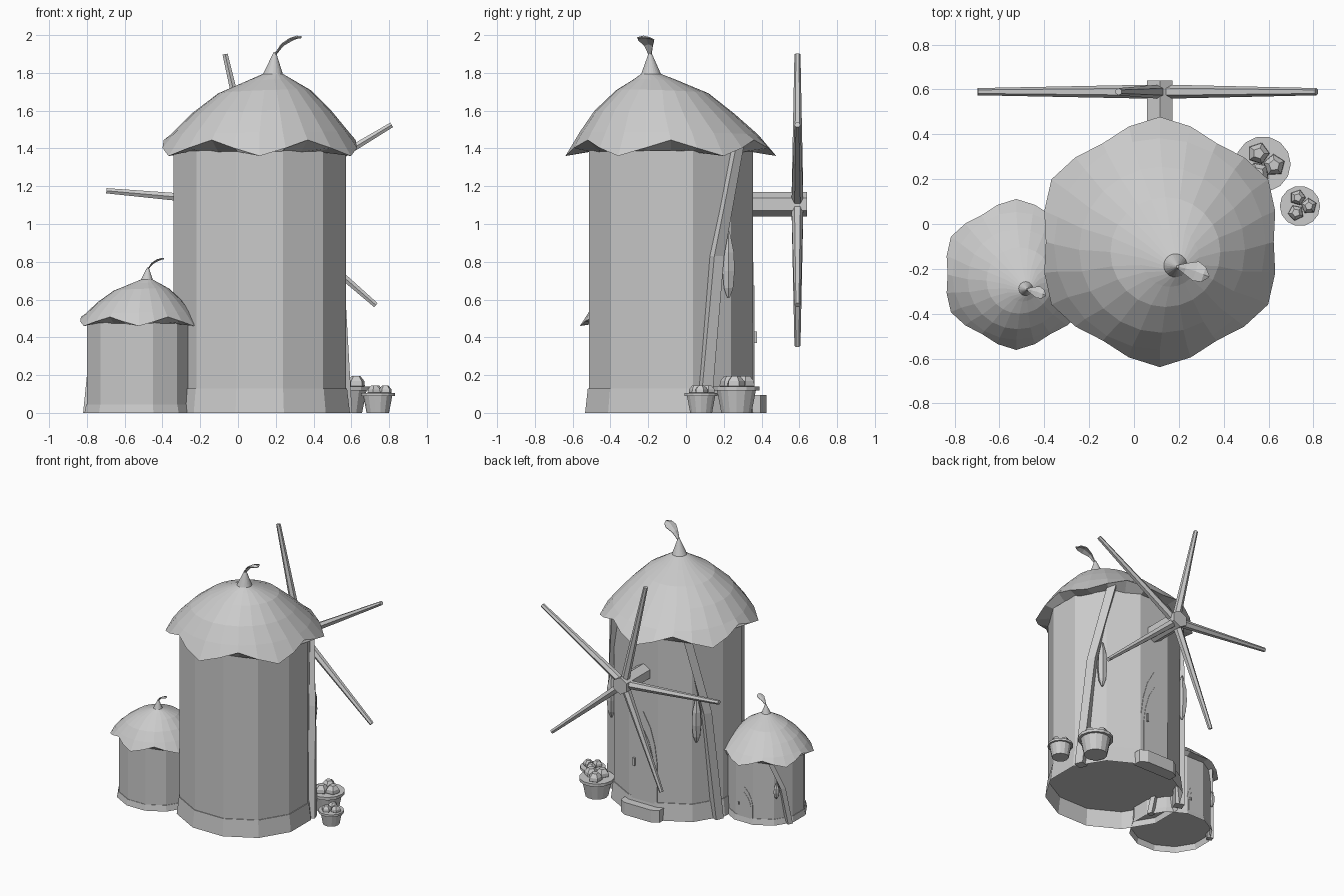
import bpy, bmesh
from math import sin, cos, pi, radians
from mathutils import Vector, Matrix

cube = bpy.data.objects.get("Cube")
if cube:
    bpy.data.objects.remove(cube)

grey = bpy.data.materials.new("plain grey")
grey.use_nodes = True
grey.diffuse_color = (0.6, 0.6, 0.6, 1)
grey.node_tree.nodes["Principled BSDF"].inputs["Base Color"].default_value = (0.6, 0.6, 0.6, 1)


def add_object(name, bm):
    bmesh.ops.recalc_face_normals(bm, faces=bm.faces)
    mesh = bpy.data.meshes.new(name)
    bm.to_mesh(mesh)
    bm.free()
    mesh.materials.append(grey)
    obj = bpy.data.objects.new(name, mesh)
    bpy.context.collection.objects.link(obj)
    return obj


def loft(name, rings, caps=True):
    """Join equal rings of points with quads."""
    bm = bmesh.new()
    loops = [[bm.verts.new(p) for p in ring] for ring in rings]
    n = len(loops[0])
    for a, b in zip(loops, loops[1:]):
        for i in range(n):
            j = (i + 1) % n
            bm.faces.new((a[i], a[j], b[j], b[i]))
    if caps:
        bm.faces.new(loops[0])
        bm.faces.new(loops[-1])
    return add_object(name, bm)


def circle(n, rx, ry, z, cx=0, cy=0, turn=0.0):
    return [(cx + rx * cos(2 * pi * (i + turn) / n),
             cy + ry * sin(2 * pi * (i + turn) / n), z) for i in range(n)]


def rod(name, a, b, r1, r2, sides, turn=0.0):
    """Tapered prism from a to b."""
    a, b = Vector(a), Vector(b)
    axis = b - a
    m = Matrix.Translation(a) @ axis.to_track_quat('Z', 'Y').to_matrix().to_4x4()
    rings = [circle(sides, r, r, z, turn=turn) for r, z in ((r1, 0), (r2, axis.length))]
    return loft(name, [[m @ Vector(p) for p in ring] for ring in rings])


def roof(name, cx, cy, z0, s, sz):
    # Scalloped eave: six low points with raised valleys between them
    eave, under = [], []
    for i in range(24):
        a = radians(15 * i + 30)
        k = (0, 0.5, 1, 0.5)[i % 4]
        r = 0.558 - 0.05 * k
        eave.append((cx + s * r * cos(a), cy + s * r * sin(a), z0 + sz * 0.085 * k))
        under.append((cx + s * 0.44 * cos(a), cy + s * 0.44 * sin(a), z0 + sz * 0.022))
    rings = [under, eave]
    # radius, height, centre shift and tilt of each ring up to the bent tip
    for r, h, dx, dy, tilt in ((0.472, 0.12, 0, -0.01, 0.01), (0.37, 0.232, 0.01, -0.035, 0.01),
                               (0.245, 0.34, 0.025, -0.045, 0.012), (0.13, 0.397, 0.045, -0.07, 0.01),
                               (0.052, 0.435, 0.07, -0.105, 0), (0.006, 0.55, 0.08, -0.11, 0)):
        ring = []
        for i in range(24):
            a = radians(15 * i + 30)
            ring.append((cx + s * (dx + r * cos(a)), cy + s * (dy + r * sin(a)),
                         z0 + sz * (h + tilt * cos(a + pi / 4))))
        rings.append(ring)
    loft(name, rings)


def curl(name, cx, cy, z0, s, sz):
    # Curled leaf on the tip of the roof
    bm = bmesh.new()
    rows = []
    for x, y, z, w in ((0.08, -0.11, 0.545, 0.008), (0.115, -0.118, 0.595, 0.025),
                       (0.16, -0.13, 0.625, 0.045), (0.195, -0.145, 0.637, 0.035),
                       (0.22, -0.155, 0.635, 0.004)):
        rows.append([bm.verts.new((cx + s * (x + 0.3 * w * k), cy + s * (y + 0.95 * w * k),
                                   z0 + sz * (z - 0.008 * abs(k)))) for k in (-1, 0, 1)])
    for a, b in zip(rows, rows[1:]):
        for i in (0, 1):
            bm.faces.new((a[i], a[i + 1], b[i + 1], b[i]))
    obj = add_object(name, bm)
    thick = obj.modifiers.new("thickness", 'SOLIDIFY')
    thick.thickness = 0.006 * s


def tower(label, cx, cy, z0, s, sz):
    f = z0 / 1.36          # vertical squash of the wall details
    rx, ry = 0.473 * s, 0.45 * s

    def ring(k, z):
        return circle(12, rx * k, ry * k, z, cx, cy, 0.5)

    # Wall with its floor raised inside an open plinth
    loft(label + "_wall", [ring(1, 0.13 * f), ring(1, z0 + 0.03 * s)])
    loft(label + "_plinth", [ring(1.045, 0), ring(1.012, 0.13 * f), ring(0.98, 0.13 * f)], False)
    roof(label + "_roof", cx, cy, z0, s, sz)
    curl(label + "_roof_curl", cx, cy, z0, s, sz)

    # Pointed door with a raised inner panel and a handle at the back
    wall = cy + ry * cos(pi / 12)
    half = [(0.12, 0.1), (0.12, 0.42), (0.1, 0.56), (0.062, 0.69)]
    outline = half + [(0, 0.8)] + [(-x, z) for x, z in reversed(half)]
    for part, k, depth in (("door_frame", 1, 0.004), ("door_panel", 0.82, 0.007)):
        loft(label + "_" + part,
             [[(cx + s * k * x, wall + d, f * (0.1 + k * (z - 0.1))) for x, z in outline]
              for d in (-0.01, depth * s)])
    rod(label + "_door_handle", (cx + 0.07 * s, wall + 0.015 * s, 0.37 * f),
        (cx + 0.07 * s, wall + 0.015 * s, 0.43 * f), 0.01 * s, 0.01 * s, 4, 0.5)

    # Leaning timbers and hanging pods on both sides of the door
    for side, word in ((1, "left"), (-1, "right")):
        def on_wall(deg, r, z):
            a = radians(deg)
            return Vector((cx + side * s * r * sin(a), cy + s * r * cos(a), z * f))

        rings = []
        for deg, r, z in ((69, 0.475, 0), (59, 0.46, 0.83), (42, 0.455, 1.41)):
            rings.append([on_wall(deg + d, r + o, z)
                          for d, o in ((-4, -0.03), (4, -0.03), (3.5, 0.038), (-3.5, 0.038))])
        loft(label + "_timber_" + word, rings)
        pod = []
        for z, r in ((0.61, 0.008), (0.66, 0.028), (0.75, 0.037), (0.85, 0.033),
                     (0.93, 0.014), (0.96, 0.006)):
            c = on_wall(50, 0.475, z)
            pod.append(circle(6, r * s, r * s, c.z, c.x, c.y))
        loft(label + "_pod_" + word, pod)


tower("main_tower", 0.115, -0.08, 1.36, 1.0, 1.0)
tower("small_tower", -0.525, -0.225, 0.46, 0.603, 0.565)

# Doorstep with clipped corners
step = ((-0.165, 0.33), (0.165, 0.33), (0.165, 0.395), (0.115, 0.425),
        (-0.115, 0.425), (-0.165, 0.395))
loft("doorstep", [[(0.115 + x, y, z) for x, y in step] for z in (0, 0.095)])

# Windmill shaft and five tapered arms
hub = Vector((0.115, 0.59, 1.105))
rod("mill_shaft", (hub.x, 0.25, hub.z), (hub.x, 0.64, hub.z), 0.065, 0.065, 6, 0.5)
for i in range(5):
    a = radians(31 + 72 * i)
    rod("mill_arm", hub, hub + 0.815 * Vector((cos(a), 0, sin(a))), 0.032, 0.016, 6)


def tub(label, cx, cy, r, h, balls, ball_r):
    # Tapered tub with a wide rim, heaped with round produce
    profile = ((0.66, 0), (0.85, 0.84), (1, 0.84), (1, 1))
    loft(label, [circle(14, r * k, r * k, h * z, cx, cy) for k, z in profile])
    for i, (dx, dy) in enumerate(balls):
        z = h + 0.25 * ball_r
        loft(label + "_produce",
             [circle(5, ball_r * k, ball_r * k, z + ball_r * d, cx + dx, cy + dy, 0.3 * i)
              for k, d in ((0.5, -0.8), (1, -0.2), (0.95, 0.3), (0.5, 0.85))])


tub("large_tub", 0.575, 0.267, 0.124, 0.14,
    ((-0.02, 0.048), (0.05, -0.005), (-0.02, -0.04)), 0.05)
tub("small_tub", 0.74, 0.08, 0.09, 0.105,
    ((-0.01, 0.038), (0.04, 0.0), (-0.018, -0.03)), 0.036)
